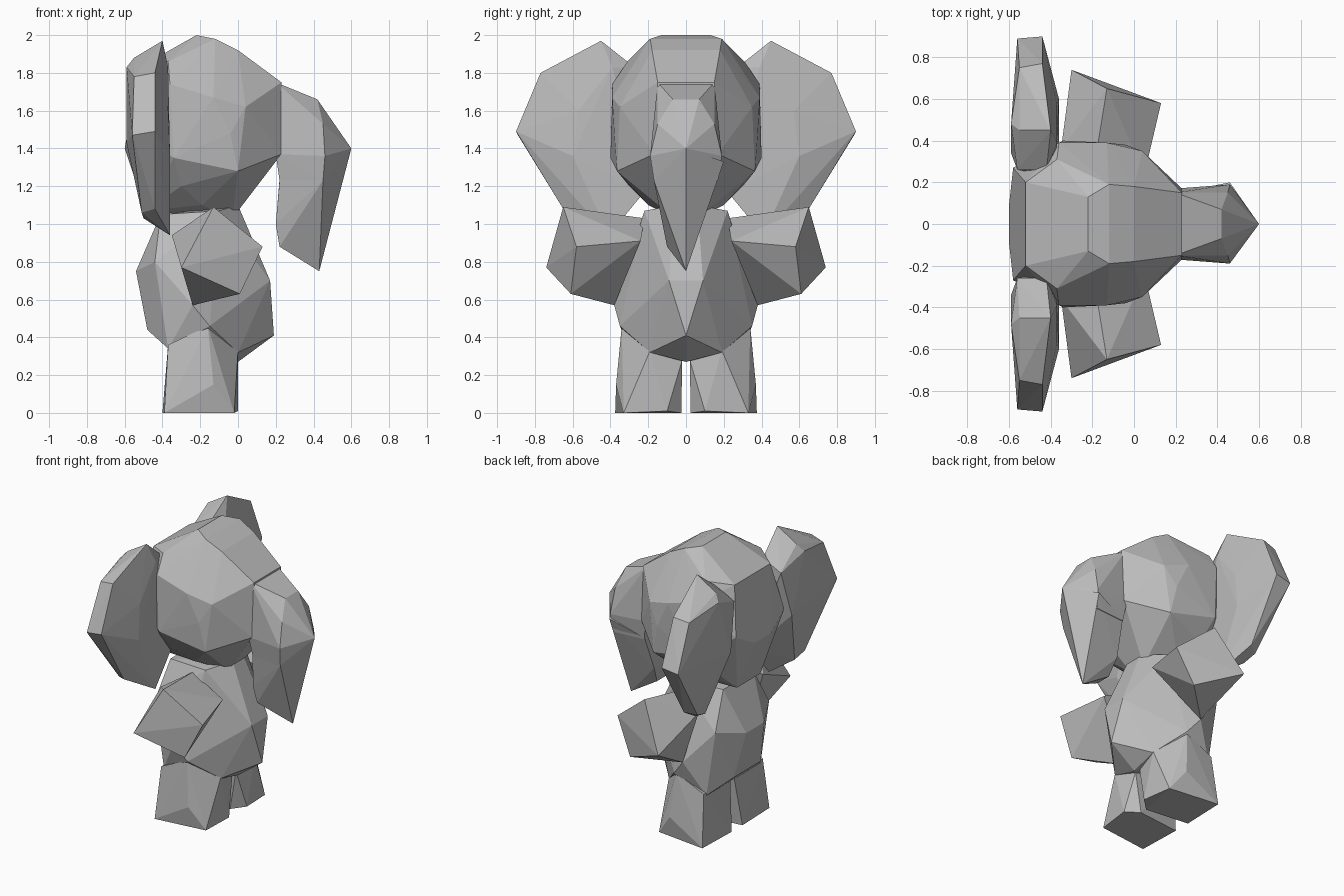
import bpy
import bmesh

default_cube = bpy.data.objects.get("Cube")
if default_cube:
    bpy.data.objects.remove(default_cube, do_unlink=True)

# One grey skin for the whole animal
SKIN_COLOUR = (0.5, 0.5, 0.5, 1)
skin = bpy.data.materials.new("grey_skin")
skin.diffuse_color = SKIN_COLOUR
skin.use_nodes = True
for node in skin.node_tree.nodes:
    if node.type == "BSDF_PRINCIPLED":
        node.inputs["Base Color"].default_value = SKIN_COLOUR


def faceted_part(name, points):
    """Wrap a faceted skin around a few key points."""
    bm = bmesh.new()
    for point in points:
        bm.verts.new(point)
    result = bmesh.ops.convex_hull(bm, input=bm.verts)
    loose = set(result["geom_interior"]) | set(result["geom_unused"])
    loose_verts = [item for item in loose if isinstance(item, bmesh.types.BMVert)]
    bmesh.ops.delete(bm, geom=loose_verts, context="VERTS")
    bmesh.ops.recalc_face_normals(bm, faces=bm.faces)
    mesh = bpy.data.meshes.new(name)
    bm.to_mesh(mesh)
    bm.free()
    mesh.materials.append(skin)
    part = bpy.data.objects.new(name, mesh)
    bpy.context.scene.collection.objects.link(part)
    return part


def mirrored(points):
    """Repeat the points across the middle plane of the body."""
    return points + [(x, -y, z) for x, y, z in points if y > 0]


def centre_part(name, points):
    return faceted_part(name, mirrored(points))


def paired_part(name, points):
    faceted_part("far_" + name, points)
    faceted_part("near_" + name, [(x, -y, z) for x, y, z in points])


# Head with domed crown, cheeks and sloping jaw
centre_part("head", [
    (-.22, .13, 2), (-.12, .19, 1.98), (0, .18, 1.92),
    (-.37, .31, 1.86), (-.36, .39, 1.74), (-.13, .39, 1.67),
    (.04, .35, 1.62), (-.04, .38, 1.48),
    (.23, .15, 1.75), (.23, .17, 1.37), (0, .365, 1.28),
    (-.34, .4, 1.35), (-.3, .3, 1.2), (-.19, .2, 1.1), (-.03, .06, 1.03),
    (-.52, .2, 1.83), (-.6, .09, 1.4), (-.58, .27, 1.5), (-.49, .13, 1.07),
])

# Trunk in two bent segments, the lower one curling slightly to a side
centre_part("trunk_upper", [
    (.2, .15, 1.75), (.2, .17, 1.37), (.42, .07, 1.66), (.45, .15, 1.53),
    (.46, .19, 1.36), (.6, 0, 1.4), (.45, .17, 1.23), (.22, .15, 1.23),
])
faceted_part("trunk_lower", [
    (.6, 0, 1.4), (.46, .2, 1.33), (.45, -.17, 1.23), (.22, .15, 1.24),
    (.22, -.15, 1.23), (.2, .07, 1), (.2, -.12, 1), (.22, -.1, .88),
    (.22, .01, .88), (.49, 0, 1.02), (.43, 0, .75),
])

# Ears: thick slabs rooted in the head with a narrower outer rim
paired_part("ear", [
    (-.4, .45, 1.97), (-.37, .39, 1.83), (-.37, .57, 1.6), (-.36, .6, 1.36),
    (-.44, .77, 1.8), (-.44, .9, 1.49), (-.44, .65, 1.08), (-.36, .41, .94),
    (-.55, .45, 1.88), (-.59, .48, 1.83), (-.55, .75, 1.78), (-.56, .89, 1.47),
    (-.59, .34, 1.43), (-.51, .6, 1.06), (-.5, .5, 1.03), (-.56, .26, 1.75),
    (-.42, .26, 1.82), (-.36, .22, 1.17),
])

# Torso with a round belly
centre_part("torso", [
    (-.41, .17, 1.05), (-.1, .22, 1.07), (0, .06, 1.1),
    (-.54, .1, .75), (-.48, .15, .44), (-.37, .3, .34),
    (-.24, .38, .57), (-.15, .35, .46), (.17, .09, .7),
    (.19, 0, .41), (0, .19, .32), (0, 0, .27), (-.44, .3, .8),
])

# Stubby arms ending in flat four-sided hands
paired_part("arm", [
    (-.13, .65, 1.09), (.13, .58, .88), (.01, .61, .63), (-.3, .74, .77),
    (.05, .24, .91), (-.24, .38, .57), (-.35, .36, .94), (-.2, .22, 1.03),
])

# Legs with flat soles and bevelled corners
paired_part("leg", [
    (-.4, .06, 0), (-.39, .375, 0), (-.02, .33, 0), (0, .1, .01),
    (-.08, .025, 0), (-.13, .37, .15), (-.37, .33, .36), (-.16, .34, .46),
    (0, .19, .33), (-.03, .02, .28), (-.36, .02, .35),
])
